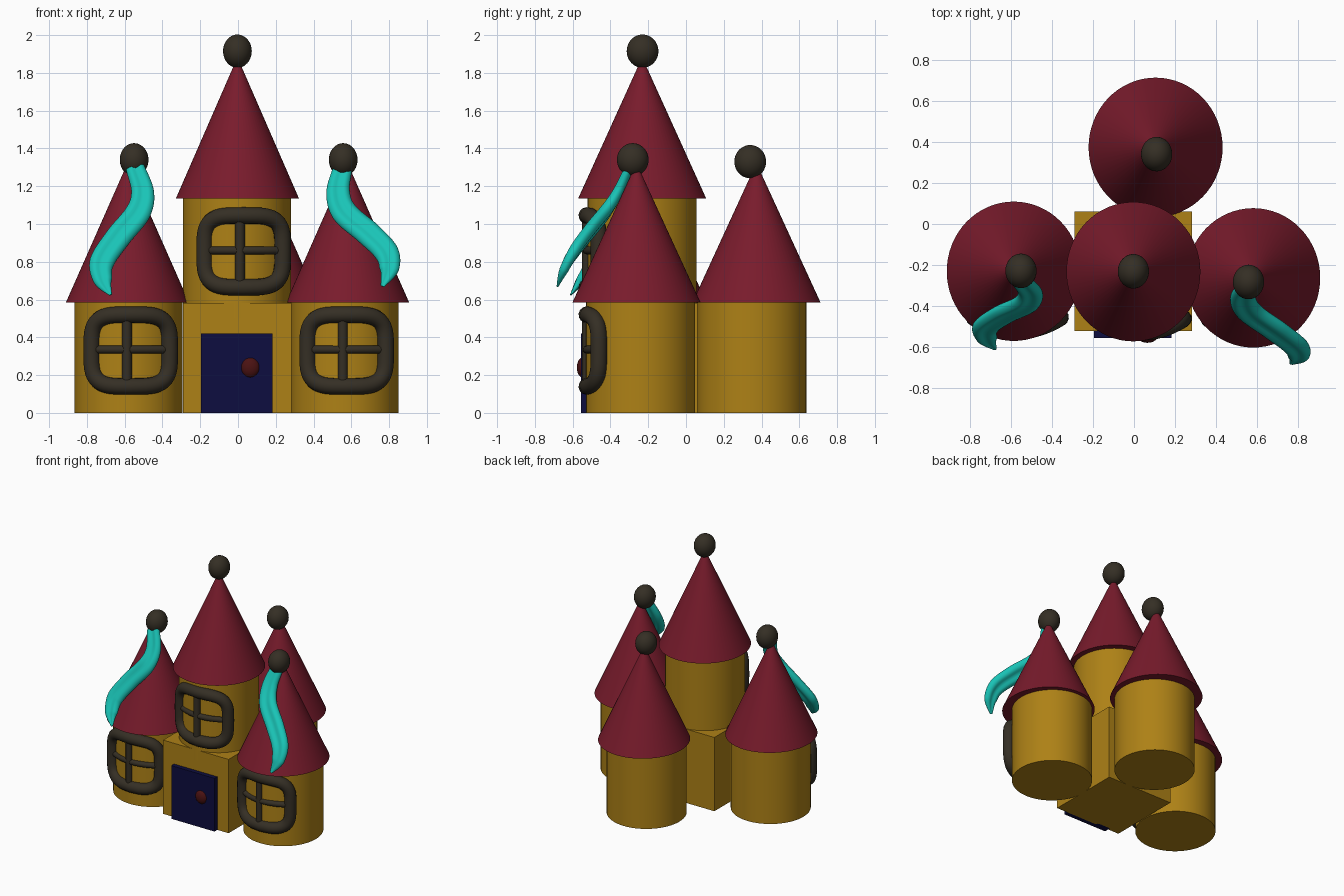
import bpy, bmesh, math
from mathutils import Vector

if "Cube" in bpy.data.objects:
    bpy.data.objects.remove(bpy.data.objects["Cube"])


def material(name, rgb):
    m = bpy.data.materials.new(name)
    m.diffuse_color = (*rgb, 1)
    m.use_nodes = True
    m.node_tree.nodes["Principled BSDF"].inputs["Base Color"].default_value = m.diffuse_color
    return m


WALL = material("ochre", (0.42, 0.22, 0.008))
ROOF = material("red", (0.19, 0.011, 0.025))
DARK = material("dark_brown", (0.035, 0.028, 0.018))
DOOR = material("navy", (0.004, 0.004, 0.05))
KNOB = material("maroon", (0.07, 0.006, 0.006))
TEAL = material("teal", (0.01, 0.55, 0.47))


def finish(name, bm, mat, angle=40):
    bmesh.ops.recalc_face_normals(bm, faces=bm.faces)
    me = bpy.data.meshes.new(name)
    bm.to_mesh(me)
    bm.free()
    me.materials.append(mat)
    me.shade_smooth()
    me.set_sharp_from_angle(angle=math.radians(angle))
    ob = bpy.data.objects.new(name, me)
    bpy.context.collection.objects.link(ob)
    return ob


def box(name, lo, hi, mat):
    bm = bmesh.new()
    bmesh.ops.create_cube(bm, size=1)
    lo, hi = Vector(lo), Vector(hi)
    bmesh.ops.scale(bm, vec=hi - lo, verts=bm.verts)
    bmesh.ops.translate(bm, vec=(lo + hi) / 2, verts=bm.verts)
    finish(name, bm, mat)


def cone(name, centre, r1, r2, z0, z1, mat, ry=1.0):
    bm = bmesh.new()
    bmesh.ops.create_cone(bm, cap_ends=True, segments=64, radius1=r1, radius2=r2, depth=z1 - z0)
    bmesh.ops.scale(bm, vec=(1, ry, 1), verts=bm.verts)
    bmesh.ops.translate(bm, vec=(*centre, (z0 + z1) / 2), verts=bm.verts)
    finish(name, bm, mat)


def ball(name, centre, radii, mat):
    bm = bmesh.new()
    bmesh.ops.create_uvsphere(bm, u_segments=32, v_segments=20, radius=1)
    bmesh.ops.scale(bm, vec=radii, verts=bm.verts)
    bmesh.ops.translate(bm, vec=centre, verts=bm.verts)
    finish(name, bm, mat)


# Towers: wall cylinder, pointed roof, finial ball
def tower(name, wall, roof, tip, z0, z1, apex, ball_z):
    cone(name + "_wall", wall, 0.286, 0.286, z0, z1, WALL, 1.01)
    cone(name + "_roof", roof, 0.326, 0.01, z1, apex, ROOF, 1.04)
    ball(name + "_finial", (*tip, ball_z), (0.076, 0.084, 0.088), DARK)


tower("left_tower", (-0.58, -0.23), (-0.585, -0.23), (-0.55, -0.228), 0, 0.585, 1.30, 1.34)
tower("right_tower", (0.565, -0.24), (0.58, -0.262), (0.557, -0.282), 0, 0.585, 1.30, 1.34)
tower("back_tower", (0.10, 0.348), (0.105, 0.373), (0.11, 0.34), 0, 0.585, 1.30, 1.33)
tower("middle_tower", (-0.005, -0.232), (-0.003, -0.232), (-0.003, -0.23), 0.5, 1.135, 1.86, 1.915)

# Gate block and door
box("gate_block", (-0.29, -0.52, 0), (0.282, 0.06, 0.583), WALL)
box("door", (-0.195, -0.555, 0), (0.183, -0.50, 0.42), DOOR)
ball("door_knob", (0.065, -0.545, 0.24), (0.05, 0.033, 0.054), KNOB)


def tube(name, pts, radius, cyclic=False):
    cu = bpy.data.curves.new(name, "CURVE")
    cu.dimensions = "3D"
    cu.bevel_depth = radius
    cu.bevel_resolution = 5
    cu.use_fill_caps = True
    sp = cu.splines.new("POLY")
    sp.points.add(len(pts) - 1)
    for p, co in zip(sp.points, pts):
        p.co = (*co, 1)
    sp.use_cyclic_u = cyclic
    sp.use_smooth = True
    cu.materials.append(DARK)
    bpy.context.collection.objects.link(bpy.data.objects.new(name, cu))


# Windows: rounded frame and crossbars, bowed around the tower
def window(name, x, y, z):
    def at(dx, dz):
        return (x + dx, y + 1.5 * dx * dx, z + dz)

    ring = []
    for i in range(48):
        a = math.tau * i / 48
        c, s = math.cos(a), math.sin(a)
        ring.append(at(0.207 * math.copysign(abs(c) ** 0.52, c),
                       0.19 * math.copysign(abs(s) ** 0.52, s)))
    tube(name + "_frame", ring, 0.044, True)
    tube(name + "_upright", [at(-0.02, -0.19), at(-0.02, 0), at(-0.02, 0.19)], 0.026)
    tube(name + "_crossbar", [at(-0.2 + 0.04 * i, 0.005) for i in range(11)], 0.021)


window("left_window", -0.568, -0.518, 0.33)
window("right_window", 0.575, -0.525, 0.33)
window("middle_window", 0.03, -0.525, 0.855)


# Pennants: flattened ribbed section swept along a wavy path
def pennant(name, keys, widths):
    k = [Vector(p) for p in keys]
    k = [2 * k[0] - k[1]] + k + [2 * k[-1] - k[-2]]
    path, size = [], []
    for i in range(1, len(k) - 2):
        for s in range(10):
            t = s / 10
            a, b, c, d = k[i - 1:i + 3]
            path.append(0.5 * (2 * b + (c - a) * t + (2 * a - 5 * b + 4 * c - d) * t * t
                               + (3 * b - a - 3 * c + d) * t ** 3))
            size.append(widths[i - 1] * (1 - t) + widths[i] * t)
    path.append(k[-2])
    size.append(widths[-1])
    bm = bmesh.new()
    rings = []
    for i, p in enumerate(path):
        tan = (path[min(i + 1, len(path) - 1)] - path[max(i - 1, 0)]).normalized()
        side = tan.cross(Vector((0, -0.88, 0.47))).normalized()
        up = side.cross(tan)
        ring = []
        for j in range(32):
            a = math.tau * j / 32
            groove = 1 - 0.4 * abs(math.sin(a)) ** 12
            ring.append(bm.verts.new(p + side * math.cos(a) * size[i]
                                     + up * math.sin(a) * size[i] * 0.58 * groove))
        rings.append(ring)
    for r, q in zip(rings, rings[1:]):
        for j in range(32):
            bm.faces.new((r[j], r[j - 1], q[j - 1], q[j]))
    bm.faces.new(rings[0])
    bm.faces.new(rings[-1])
    finish(name, bm, TEAL, 60)


pennant("left_pennant",
        [(-0.545, -0.28, 1.30), (-0.505, -0.335, 1.17), (-0.53, -0.39, 1.06),
         (-0.635, -0.44, 0.93), (-0.72, -0.50, 0.80), (-0.715, -0.56, 0.70), (-0.675, -0.61, 0.625)],
        [0.05, 0.06, 0.068, 0.068, 0.066, 0.05, 0.008])
pennant("right_pennant",
        [(0.555, -0.30, 1.30), (0.53, -0.36, 1.17), (0.565, -0.43, 1.06),
         (0.69, -0.52, 0.95), (0.785, -0.595, 0.85), (0.80, -0.645, 0.76), (0.765, -0.68, 0.67)],
        [0.05, 0.062, 0.07, 0.07, 0.066, 0.052, 0.01])
